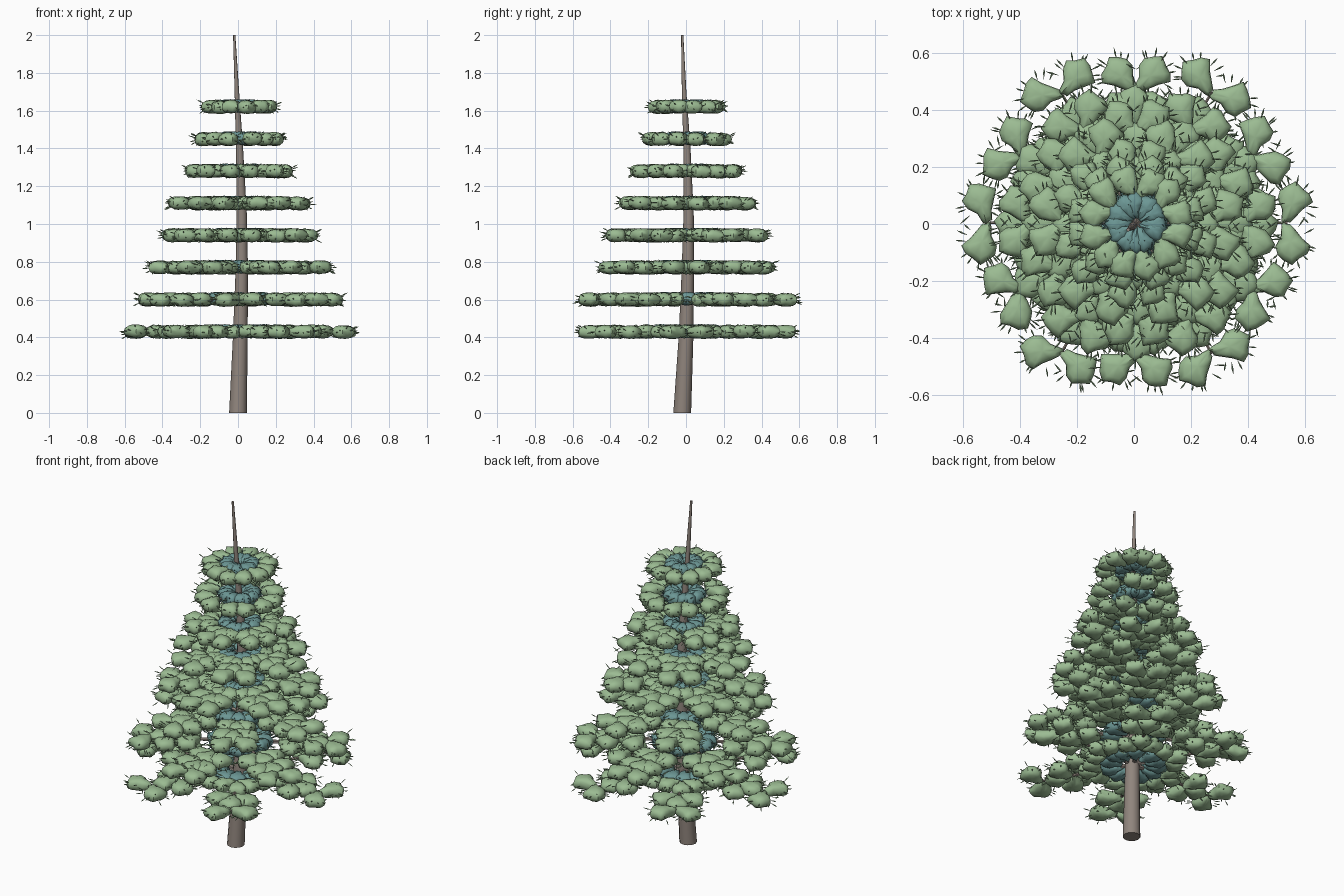
import bpy, bmesh, math, random
from mathutils import Matrix, Vector

random.seed(4)
cube = bpy.data.objects.get("Cube")
if cube:
    bpy.data.objects.remove(cube, do_unlink=True)


def material(name, rgb):
    m = bpy.data.materials.new(name)
    m.use_nodes = True
    m.diffuse_color = (*rgb, 1)
    m.node_tree.nodes["Principled BSDF"].inputs["Base Color"].default_value = (*rgb, 1)
    return m


BARK = material("grey brown bark", (0.28, 0.235, 0.205))
GREEN = material("soft green foliage", (0.33, 0.5, 0.29))
TEAL = material("blue green inner foliage", (0.15, 0.31, 0.3))


def add_object(name, bm, mats, angle):
    mesh = bpy.data.meshes.new(name)
    bm.to_mesh(mesh)
    bm.free()
    ob = bpy.data.objects.new(name, mesh)
    bpy.context.collection.objects.link(ob)
    for m in mats:
        mesh.materials.append(m)
    bpy.ops.object.select_all(action="DESELECT")
    ob.select_set(True)
    bpy.context.view_layer.objects.active = ob
    bpy.ops.object.shade_smooth_by_angle(angle=math.radians(angle))


def spindle(bm, start, end, r1, r2, sides):
    axis = end - start
    turn = axis.to_track_quat("Z", "Y").to_matrix().to_4x4()
    bmesh.ops.create_cone(bm, segments=sides, radius1=r1, radius2=r2, depth=axis.length,
                          matrix=Matrix.Translation((start + end) / 2) @ turn)


def clump_template(index):
    """Chunky pear-shaped lobed tuft pointing along +x, with needles around it."""
    rng = random.Random(index)
    phase = rng.uniform(0, 6)
    bm = bmesh.new()
    bmesh.ops.create_uvsphere(bm, u_segments=14, v_segments=8, radius=1)
    for v in bm.verts:
        x, y, z = v.co
        a = math.atan2(y, x)
        flat = math.hypot(x, y)
        lobe = 1 + 0.12 * flat * math.cos(5 * a + phase)
        width = 0.66 + 0.34 * math.tanh(2 * x)
        thick = math.copysign(abs(z) ** 0.7, z) * (0.86 + 0.14 * x)
        ripple = 0.1 * flat * math.sin(5 * a + phase)
        v.co = (0.075 + 0.08 * x * lobe, 0.08 * y * lobe * width,
                0.04 * max(-1, min(1, thick + ripple)))
    # slim diamond-shaped needles
    for i in range(11):
        a = (i / 10 - 0.5) * 4.2 + rng.uniform(-0.2, 0.2)
        d = Vector((math.cos(a), math.sin(a), rng.uniform(-0.5, 0.5)))
        base = Vector((0.075 + 0.07 * d.x, 0.06 * d.y, 0.04 * d.z))
        tip = base + d * rng.uniform(0.03, 0.05)
        tip.z = max(-0.037, min(0.037, tip.z))
        mid = base.lerp(tip, 0.6)
        spindle(bm, base, mid, 0.0005, 0.0035, 4)
        spindle(bm, mid, tip, 0.0035, 0.0002, 4)
    mesh = bpy.data.meshes.new("tuft template")
    bm.to_mesh(mesh)
    bm.free()
    return mesh


templates = [clump_template(i) for i in range(6)]


def add_clump(bm, place, angle, size, slot):
    mesh = random.choice(templates).copy()
    mesh.transform(Matrix.Translation(place) @ Matrix.Rotation(angle, 4, "Z")
                   @ Matrix.Diagonal((size, size, 1, 1)))
    first = len(bm.faces)
    bm.from_mesh(mesh)
    bm.faces.ensure_lookup_table()
    for f in bm.faces[first:]:
        f.material_index = slot
    bpy.data.meshes.remove(mesh)


# trunk: rings along a gently bent line
path = [(0, -0.02, 0, 0.047), (0.012, 0, 0.4, 0.039), (0.02, 0.01, 0.75, 0.033),
        (0.02, 0.014, 1.05, 0.027), (0.008, 0.005, 1.4, 0.019), (-0.006, -0.01, 1.7, 0.012),
        (-0.02, -0.02, 2.0, 0.006)]
bm = bmesh.new()
rings = []
for x, y, z, r in path:
    rings.append([bm.verts.new((x + r * math.cos(i * math.tau / 12),
                                y + r * math.sin(i * math.tau / 12), z)) for i in range(12)])
for low, high in zip(rings, rings[1:]):
    for i in range(12):
        j = (i + 1) % 12
        bm.faces.new((low[i], low[j], high[j], high[i]))
bm.faces.new(rings[0][::-1])
bm.faces.new(rings[-1])
add_object("trunk", bm, [BARK], 40)

# foliage tiers, bottom to top: branch reach, tuft spread, spacing, inner tuft start and size
tiers = [(0.53, 1.2, 0.17, 0.06, 0.8), (0.475, 0.9, 0.125, 0.05, 0.8),
         (0.38, 0.85, 0.11, 0.045, 0.75), (0.32, 0.85, 0.1, 0.035, 0.7),
         (0.265, 0.85, 0.09, 0.03, 0.65), (0.195, 0.7, 0.08, 0.025, 0.6),
         (0.135, 0.6, 0.07, 0.02, 0.6), (0.095, 0.6, 0.07, 0.015, 0.6)]
for t, (reach, spread, gap, inner, inner_size) in enumerate(tiers):
    centre = Vector((0.008, 0.004, 0.43 + 0.17 * t))
    leaves, wood = bmesh.new(), bmesh.new()
    for b in range(6):
        angle = (b + 0.5 * (t % 2)) * math.pi / 3
        out = Vector((math.cos(angle), math.sin(angle), 0))
        spindle(wood, centre, centre + out * reach, 0.013, 0.005, 6)
        # tufts from the branch tip inwards, with a middle one behind the tip pair
        r = reach
        while r > max(0.08, inner + 0.05):
            sides = (-1, 1) if r == reach else (-1, 0, 1)
            for side in sides:
                turn = angle + side * spread + random.uniform(-0.15, 0.15)
                place = centre + out * (r - 0.01) + Vector((0, 0, random.uniform(-0.003, 0.003)))
                add_clump(leaves, place, turn, 0.92 if r > 0.2 else 0.8, 0)
            r -= gap
        # blue-green tufts around the trunk
        for k in (0, 0.5):
            turn = angle + k * math.pi / 3
            d = Vector((math.cos(turn), math.sin(turn), 0))
            place = centre + d * inner + Vector((0, 0, 0.004))
            add_clump(leaves, place, turn + random.uniform(-0.2, 0.2), inner_size, 1)
    add_object(f"foliage_tier_{t + 1}", leaves, [GREEN, TEAL], 60)
    add_object(f"branches_tier_{t + 1}", wood, [BARK], 40)

for mesh in templates:
    bpy.data.meshes.remove(mesh)
